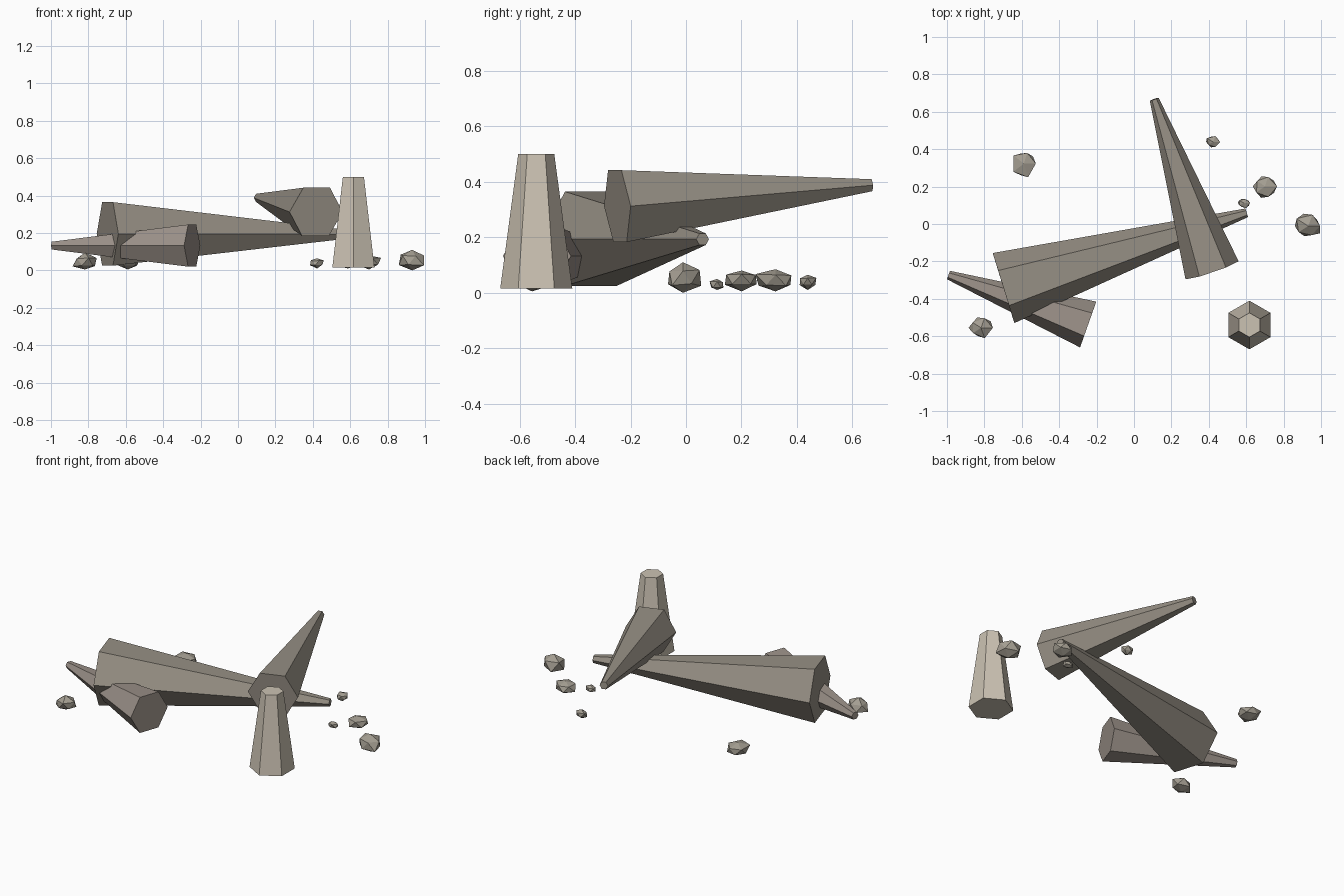
import bpy, bmesh, math, random
from mathutils import Vector

if "Cube" in bpy.data.objects:
    bpy.data.objects.remove(bpy.data.objects["Cube"])

random.seed(4)


def material(name, colour):
    m = bpy.data.materials.new(name)
    m.diffuse_color = (*colour, 1)
    m.use_nodes = True
    m.node_tree.nodes["Principled BSDF"].inputs["Base Color"].default_value = m.diffuse_color
    return m


BARK = material("weathered bark", (0.31, 0.28, 0.235))
WARM = material("warm bark", (0.33, 0.285, 0.25))
PALE = material("bleached wood", (0.60, 0.54, 0.45))
STONE = material("stone", (0.37, 0.34, 0.285))


def add_object(name, bm, mat):
    bmesh.ops.recalc_face_normals(bm, faces=bm.faces)
    mesh = bpy.data.meshes.new(name)
    bm.to_mesh(mesh)
    bm.free()
    mesh.materials.append(mat)
    obj = bpy.data.objects.new(name, mesh)
    bpy.context.collection.objects.link(obj)
    return obj


def tapered_log(name, start, end, r_start, r_end, mat):
    """Six-sided tapered log with two corners level with its axis."""
    a, b = Vector(start), Vector(end)
    axis = (b - a).normalized()
    side = Vector((0, 1, 0)) if abs(axis.z) > 0.9 else axis.cross(Vector((0, 0, 1))).normalized()
    up = side.cross(axis)
    bm = bmesh.new()
    rings = []
    for centre, r in ((a, r_start), (b, r_end)):
        rings.append([bm.verts.new(centre + r * (side * math.cos(k * math.pi / 3)
                                                 + up * math.sin(k * math.pi / 3)))
                      for k in range(6)])
    for k in range(6):
        n = (k + 1) % 6
        bm.faces.new((rings[0][k], rings[0][n], rings[1][n], rings[1][k]))
    for ring in rings:
        bm.faces.new(ring)
    return add_object(name, bm, mat)


def rock(name, x, y, z, mat):
    """Jagged faceted pebble fitted to x, y and z ranges."""
    bm = bmesh.new()
    bmesh.ops.create_icosphere(bm, subdivisions=1, radius=1)
    for v in bm.verts:
        v.co *= random.uniform(0.8, 1.15)
    for i, (lo, hi) in enumerate((x, y, z)):
        vals = [v.co[i] for v in bm.verts]
        low, span = min(vals), max(vals) - min(vals)
        for v in bm.verts:
            v.co[i] = lo + (v.co[i] - low) / span * (hi - lo)
    return add_object(name, bm, mat)


# Fallen logs
tapered_log("long_log", (-0.6975, -0.3425, 0.195), (0.603, 0.06, 0.193), 0.196, 0.024, BARK)
tapered_log("raised_log", (0.4175, -0.2475, 0.3125), (0.108, 0.667, 0.388), 0.15, 0.025, BARK)
tapered_log("short_log", (-0.245, -0.5375, 0.1325), (-0.992, -0.273, 0.1325), 0.13, 0.024, WARM)

# Upright stump
tapered_log("stump", (0.617, -0.54, 0.015), (0.617, -0.54, 0.50), 0.13, 0.065, PALE)

# Scattered rocks
rocks = [
    ((-0.645, -0.525), (0.25, 0.38), (0.005, 0.085)),
    ((-0.885, -0.755), (-0.61, -0.50), (0.005, 0.095)),
    ((0.385, 0.46), (0.41, 0.47), (0.01, 0.065)),
    ((0.635, 0.765), (0.14, 0.255), (0.005, 0.08)),
    ((0.555, 0.62), (0.085, 0.135), (0.01, 0.05)),
    ((0.86, 0.995), (-0.065, 0.055), (0.0, 0.11)),
]
for i, box in enumerate(rocks):
    rock(f"rock_{i + 1}", *box, STONE)
